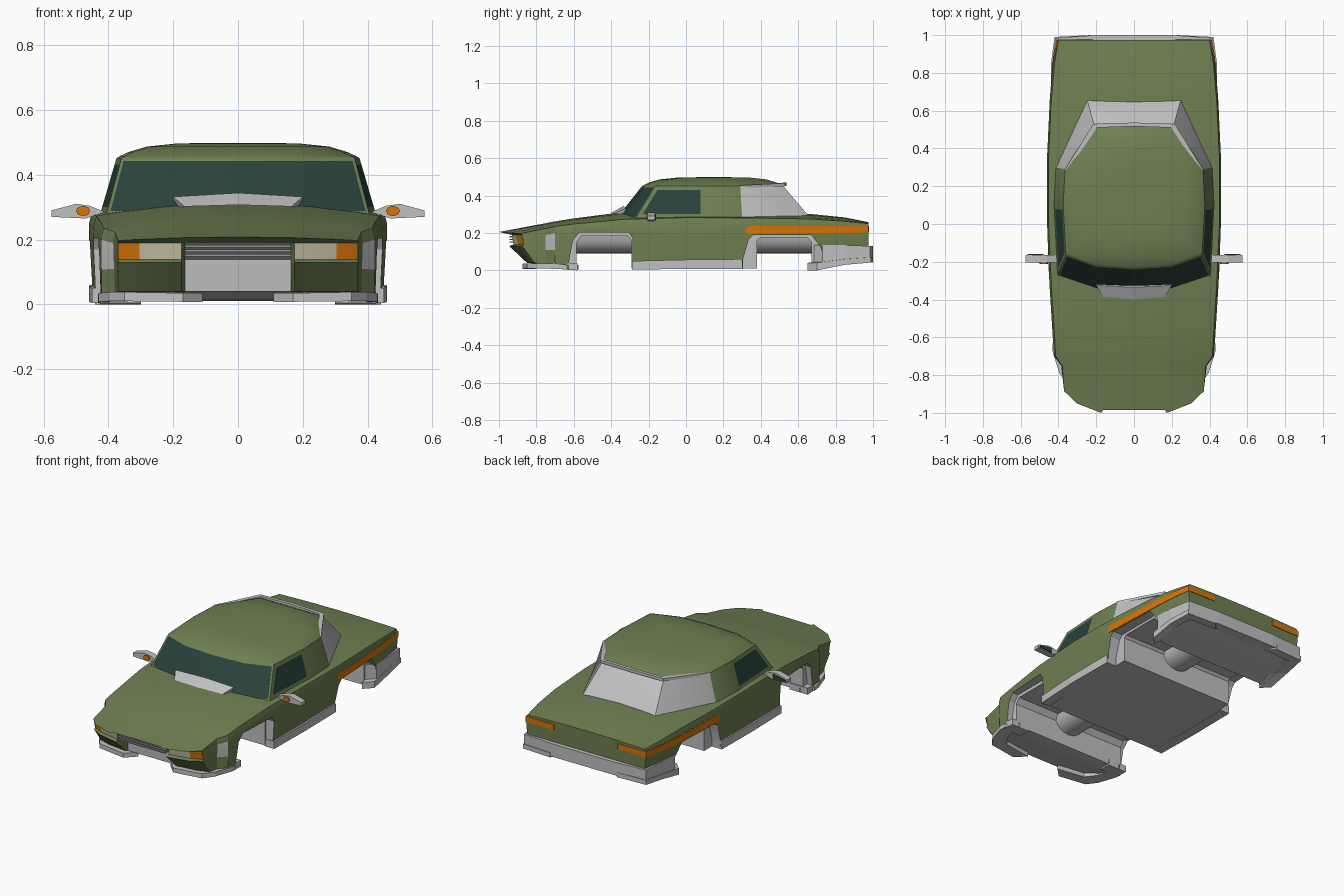
import bpy, bmesh, math

if "Cube" in bpy.data.objects:
    bpy.data.objects.remove(bpy.data.objects["Cube"])

PALETTE = [("olive_green", (0.155, 0.215, 0.083)), ("light_grey", (0.53, 0.53, 0.53)),
           ("dark_teal_glass", (0.022, 0.055, 0.043)), ("amber", (0.70, 0.175, 0.002)),
           ("cream_lens", (0.60, 0.55, 0.39)), ("mid_grey", (0.30, 0.30, 0.30))]
GREEN, GREY, GLASS, AMBER, CREAM, MID = range(6)
MATS = []
for n, c in PALETTE:
    m = bpy.data.materials.new(n)
    m.diffuse_color = (*c, 1)
    m.use_nodes = True
    m.node_tree.nodes["Principled BSDF"].inputs["Base Color"].default_value = m.diffuse_color
    MATS.append(m)


def face(bm, pts, mat):
    f = bm.faces.new([bm.verts.new(p) for p in pts])
    f.material_index = mat
    return f


def weld(bm):
    bmesh.ops.remove_doubles(bm, verts=bm.verts, dist=1e-5)
    bmesh.ops.recalc_face_normals(bm, faces=bm.faces)


def finish(bm, name):
    me = bpy.data.meshes.new(name)
    bm.to_mesh(me)
    bm.free()
    for m in MATS:
        me.materials.append(m)
    ob = bpy.data.objects.new(name, me)
    bpy.context.collection.objects.link(ob)
    return ob


def smooth(ob, deg=25):
    bpy.ops.object.select_all(action='DESELECT')
    bpy.context.view_layer.objects.active = ob
    ob.select_set(True)
    bpy.ops.object.shade_smooth_by_angle(angle=math.radians(deg))


def prism(name, pts, lo, hi, mat, axis='x', mirror=False):
    """Extrude a (y,z) profile along x, or an (x,z) profile along y."""
    bm = bmesh.new()
    for s in ((1, -1) if mirror else (1,)):
        put = (lambda p, d: (s * d, p[0], p[1])) if axis == 'x' else (lambda p, d: (s * p[0], d, p[1]))
        face(bm, [put(p, lo) for p in pts], mat)
        face(bm, [put(p, hi) for p in pts], mat)
        for a, b in zip(pts, pts[1:] + pts[:1]):
            face(bm, [put(a, lo), put(b, lo), put(b, hi), put(a, hi)], mat)
    weld(bm)
    return finish(bm, name)


def wrap(name, pts, t, mat):
    """Strip following a plan path of (x, y, z0, z1), mirrored in x, thickened inward."""
    bm = bmesh.new()
    for s in (1, -1):
        loops = []
        for x, y, z0, z1 in pts:
            xi, yi = max(x - t, 0), y - (t if y > 0.5 else -t if y < -0.5 else 0)
            loops.append([(s * x, y, z0), (s * x, y, z1), (s * xi, yi, z1), (s * xi, yi, z0)])
        for a, b in zip(loops, loops[1:]):
            for k in range(4):
                j = (k + 1) % 4
                q = [a[k], a[j], b[j], b[k]]
                if len(set(q)) == 4:
                    face(bm, q, mat)
        face(bm, loops[0], mat)
        if pts[-1][0] > 0:
            face(bm, loops[-1], mat)
    weld(bm)
    return finish(bm, name)


# ---- lower body: lofted stations, wheel wells cut out
COLS = [-1, -.82, -.47, -.44, 0, .44, .47, .82, 1]
# y, width at sill / belt / shoulder, bottom z, shoulder z, centre z
STATIONS = [(-.98, .37, .37, .37, .04, .197, .208), (-.75, .38, .385, .38, .03, .224, .252),
            (-.70, .42, .423, .415, .015, .235, .262), (-.60, .425, .43, .42, .01, .248, .278),
            (-.33, .437, .447, .437, .01, .273, .312), (0, .447, .46, .452, .01, .282, .31),
            (.35, .445, .46, .452, .01, .28, .305), (.66, .435, .445, .437, .015, .275, .302),
            (.85, .42, .43, .42, .04, .262, .283), (.975, .395, .41, .40, .06, .25, .258)]
NOSE_Y = [-.85, -.945, -.922, -.932, -1.0]
NOSE_Z = [.04, .13, .138, .19, .197]
NOSE_CURVE = [.04, .07, .055, .055, .115]


def body_pt(i, row, f):
    y, wb, wm, ws, zb, zs, zc = STATIONS[i]
    h = zs - .035 - zb
    w = [wb, wb + (wm - wb) * .5, wb + (wm - wb) * .7, wm, ws][row]
    z = [zb, zb + h * .5, zb + h * .7, zs - .035, zs][row]
    if i == 0:
        y = NOSE_Y[row] + NOSE_CURVE[row] * (max(abs(f) - .47, 0) / .53) ** 2
        z = NOSE_Z[row]
        if abs(f) < .45:                      # recessed intake, slight nose notch
            y = [-.84, -.845, -.845, -.92, -.985][row]
    if row == 4:
        z += (zc - zs) * (1 - f * f)
    return (w * f, y, z)


bm = bmesh.new()
path = ([(0, f) for f in COLS] + [(r, 1) for r in (1, 2, 3)]
        + [(4, f) for f in COLS[::-1]] + [(r, -1) for r in (3, 2, 1)])
for i in range(len(STATIONS) - 1):
    for a, b in zip(path, path[1:] + path[:1]):
        face(bm, [body_pt(i, *a), body_pt(i, *b), body_pt(i + 1, *b), body_pt(i + 1, *a)],
             GREY if a[0] == b[0] == 0 else GREEN)
for i in (0, len(STATIONS) - 1):
    for r in range(4):
        for a, b in zip(COLS, COLS[1:]):
            mid, mat = abs(a + b) / 2, GREEN
            if i == 0 and mid < .45 and r < 3:
                mat = GREY
            elif i == 0 and r == 2 and mid > .5:
                mat = CREAM if mid < .8 else AMBER
            face(bm, [body_pt(i, r, a), body_pt(i, r, b), body_pt(i, r + 1, b), body_pt(i, r + 1, a)], mat)
weld(bm)
body = finish(bm, "lower_body")
# inner wells cross the car; the outer skin openings are a little larger
WELLS = [([(-.585, -.1), (-.585, .15), (-.56, .183), (-.31, .183), (-.292, .16), (-.292, -.1)], -.395, .395, False),
         ([(.38, -.1), (.38, .16), (.395, .175), (.65, .175), (.67, .15), (.67, -.1)], -.395, .395, False),
         ([(-.64, -.1), (-.625, .05), (-.605, .16), (-.57, .203), (-.305, .203), (-.285, .17), (-.288, -.1)],
          .39, .6, True),
         ([(.30, -.1), (.305, .06), (.335, .165), (.36, .19), (.67, .19), (.70, .15), (.725, .12), (.74, -.1)],
          .39, .6, True)]
cutters = []
for k, (pts, lo, hi, mir) in enumerate(WELLS):
    c = prism("well_cutter", pts, lo, hi, GREY, mirror=mir)
    c.hide_render = True
    mod = body.modifiers.new("well%d" % k, 'BOOLEAN')
    mod.object, mod.operation, mod.solver = c, 'DIFFERENCE', 'EXACT'
    cutters.append(c)
dg = bpy.context.evaluated_depsgraph_get()
me = bpy.data.meshes.new_from_object(body.evaluated_get(dg))
body.modifiers.clear()
body.data = me
for c in cutters:
    bpy.data.objects.remove(c)
for p in me.polygons:
    x, y, z = p.center
    if -.68 < y < .75 and z < .21 and (abs(x) < .4 or abs(p.normal.x) < .1):
        p.material_index = GREY
    if -.75 < y < -.70 and abs(x) > .38 and .07 < z < .2 and p.normal.y < -.2:
        p.material_index = GREY
smooth(body)

# ---- central tunnel across the wheel gaps
for key, y0, y1 in (("front", -.6, -.28), ("rear", .37, .68)):
    ring = [(.1 * math.cos(a * math.pi / 8), .18 + .09 * math.sin(a * math.pi / 8)) for a in range(8, 17)]
    smooth(prism(key + "_tunnel", ring, y0, y1, GREY, 'y'), 35)

# ---- cabin: base outline to eave outline, then a crowned roof
BASE = [(0, -.37), (.2, -.355), (.405, -.27), (.425, .1), (.415, .3), (.25, .665), (0, .665)]
TOP = [(0, -.235), (.2, -.222), (.36, -.165), (.375, .1), (.365, .29), (.21, .52), (0, .52)]
KIND = [GLASS, GLASS, GLASS, GREEN, GREY, GREY]
bm = bmesh.new()
rings = [[(x, y, .28) for x, y in BASE], [(x, y, .451) for x, y in TOP]]
for s in (.97, .9, .75, .5, .25, 0):
    rings.append([(x * s, .15 + (y - .15) * s, .451 + .047 * (1 - s ** 5)) for x, y in TOP])
for sx in (1, -1):
    for r, (lo, hi) in enumerate(zip(rings, rings[1:])):
        for k in range(6):
            q = [(sx * x, y, z) for x, y, z in (lo[k], lo[k + 1], hi[k + 1], hi[k])]
            if hi[k] == hi[k + 1]:
                q.pop()
            face(bm, q, KIND[k] if r == 0 else GREEN)
weld(bm)
glass = [f for f in bm.faces if f.material_index == GLASS]
groups = [[f for f in glass if f.calc_center_median().y < -.18],
          [f for f in glass if f.calc_center_median().y > -.18]]
for g, t in zip(groups, (.01, .022)):
    res = bmesh.ops.inset_region(bm, faces=g, thickness=t, use_even_offset=True, use_boundary=True)
    for f in res["faces"]:
        f.material_index = GREEN
smooth(finish(bm, "cabin"), 28)
wrap("roof_rear_rim", [(.368, .285, .44, .454), (.216, .53, .45, .467), (0, .537, .452, .469)], .02, GREY)

# ---- cowl vent: crowned grey ramp at the windshield base
bm = bmesh.new()
low = [(-.165, -.385, .302), (0, -.40, .307), (.165, -.385, .302)]
top = [(-.2, -.325, .332), (0, -.335, .344), (.2, -.325, .332)]
back = [(-.2, -.29, .29), (0, -.29, .29), (.2, -.29, .29)]
for a, b in ((low, top), (top, back)):
    for k in (0, 1):
        face(bm, [a[k], a[k + 1], b[k + 1], b[k]], GREY)
for k in (0, 2):
    face(bm, [low[k], top[k], back[k]], GREY)
weld(bm)
finish(bm, "cowl_vent")

# ---- grille bars
for k in range(3):
    z = .148 + .014 * k
    prism("grille_bar", [(-.945, z), (-.945, z + .007), (-.86, z + .007), (-.86, z)], -.163, .163, MID)

# ---- bumpers, sills, rear light band
wrap("front_lip", [(.17, -.875, .008, .035), (.35, -.85, .01, .038), (.395, -.79, .01, .038),
                   (.43, -.68, .008, .035), (.432, -.635, .004, .028)], .06, GREY)
prism("arch_front_foot", [(-.66, .005), (-.63, .04), (-.58, .04), (-.58, 0)], .30, .425, GREY, mirror=True)
wrap("rear_bumper", [(.436, .73, .008, .135), (.433, .85, .035, .135), (.415, .985, .05, .13),
                     (.2, 1.0, .05, .13), (0, 1.0, .05, .13)], .06, GREY)
wrap("bumper_lower_step", [(.441, .70, .0, .04), (.439, .85, .03, .06), (.421, .99, .042, .07),
                           (.23, 1.0, .042, .07)], .05, GREY)
wrap("sill", [(.45, -.29, .004, .05), (.46, 0, .008, .057), (.457, .303, .008, .06)], .06, GREY)
wrap("rear_light_band", [(.459, .32, .195, .238), (.46, .36, .195, .238), (.446, .66, .197, .238),
                         (.431, .85, .2, .238), (.411, .977, .203, .238), (.22, .979, .205, .238)], .03, AMBER)

# ---- side mirrors with amber repeaters
prism("side_mirror", [(.41, .285), (.46, .305), (.50, .31), (.575, .29), (.575, .27), (.47, .265)],
      -.205, -.165, GREY, 'y', True)
prism("mirror_glass", [(.48, .302), (.565, .287), (.565, .274), (.48, .27)], -.166, -.16, GLASS, 'y', True)
prism("mirror_repeater", [(.478 + .022 * math.cos(a * math.pi / 4), .288 + .016 * math.sin(a * math.pi / 4))
                          for a in range(8)], -.212, -.2, AMBER, 'y', True)
